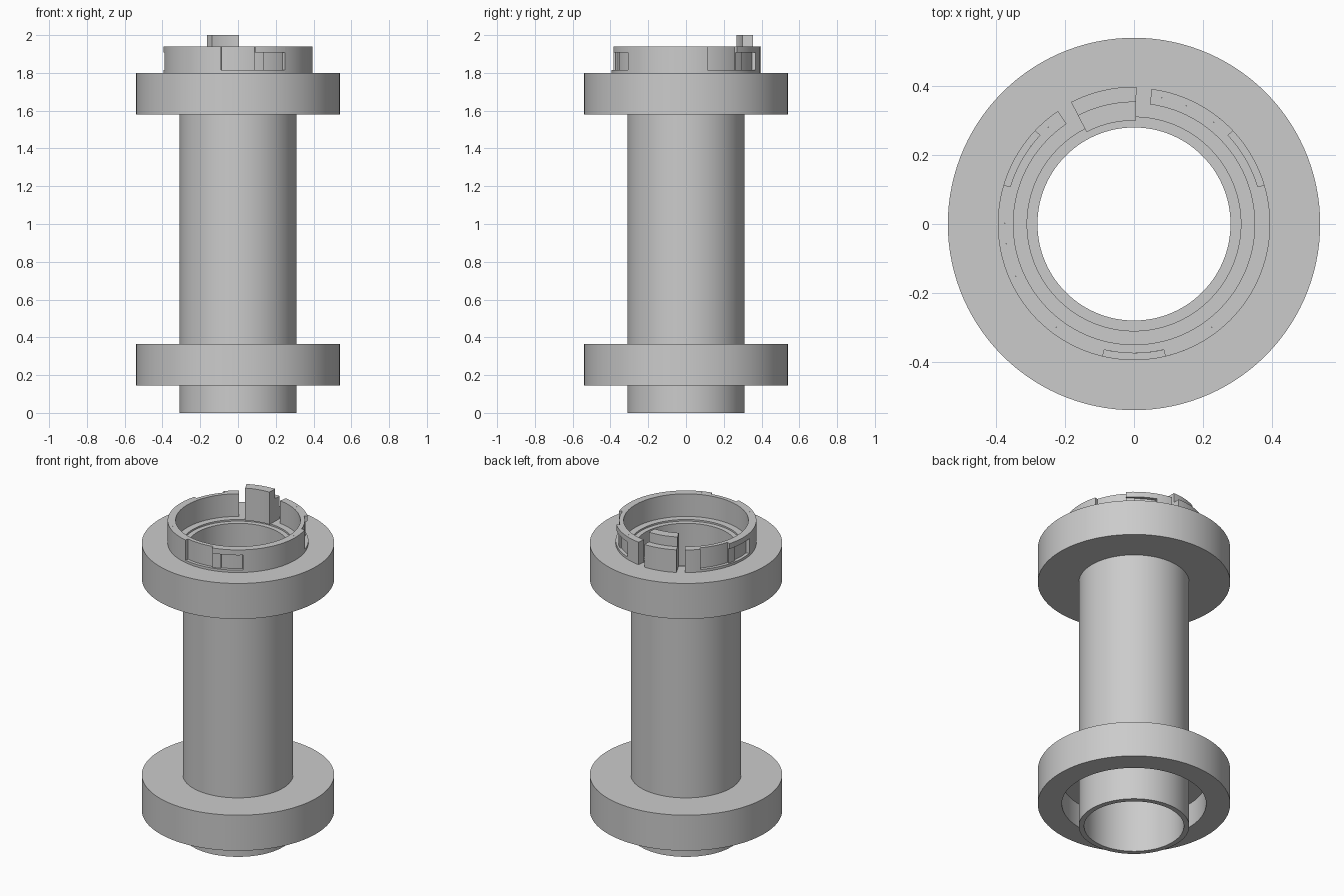
import bpy, bmesh
from math import radians, cos, sin, ceil

cube = bpy.data.objects.get("Cube")
if cube:
    bpy.data.objects.remove(cube, do_unlink=True)

grey = bpy.data.materials.new("plain grey")
grey.use_nodes = True
grey.diffuse_color = (0.6, 0.6, 0.6, 1)
grey.node_tree.nodes["Principled BSDF"].inputs["Base Color"].default_value = (0.6, 0.6, 0.6, 1)


def sweep(name, profile, start=0, end=360, step=3):
    """Turn a closed (radius, height) profile about z between two angles."""
    bm = bmesh.new()
    full = end - start >= 360
    count = ceil((end - start) / step)
    rows = []
    for i in range(count + (not full)):
        a = radians(start + (end - start) * i / count)
        rows.append([bm.verts.new((r * cos(a), r * sin(a), z)) for r, z in profile])
    n = len(profile)
    for i in range(count):
        p, q = rows[i], rows[(i + 1) % len(rows)]
        for j in range(n):
            k = (j + 1) % n
            bm.faces.new((p[j], q[j], q[k], p[k]))
    if not full:
        bm.faces.new(rows[0])
        bm.faces.new(rows[-1][::-1])
    bmesh.ops.recalc_face_normals(bm, faces=bm.faces)
    mesh = bpy.data.meshes.new(name)
    bm.to_mesh(mesh)
    bm.free()
    mesh.materials.append(grey)
    obj = bpy.data.objects.new(name, mesh)
    bpy.context.collection.objects.link(obj)
    bpy.ops.object.select_all(action='DESELECT')
    obj.select_set(True)
    bpy.context.view_layer.objects.active = obj
    bpy.ops.object.shade_smooth_by_angle(angle=radians(30))
    return obj


def box(r0, r1, z0, z1):
    return [(r0, z0), (r1, z0), (r1, z1), (r0, z1)]


BORE, TUBE, FLANGE = 0.28, 0.31, 0.54
RIM_IN, RIM_MID, RIM_OUT = 0.35, 0.375, 0.395
DECK, TOP = 1.8, 1.94

# Tube with its two flanges; the lower one is hollow underneath
sweep("tube_and_flanges", [
    (BORE, 0), (TUBE, 0), (TUBE, 0.295), (0.405, 0.295), (0.405, 0.145),
    (FLANGE, 0.145), (FLANGE, 0.365), (TUBE, 0.365), (TUBE, 1.58),
    (FLANGE, 1.58), (FLANGE, DECK), (TUBE, DECK), (TUBE, 1.79), (BORE, 1.79)])

# Collar on top, open at the back for the key
COLLAR_START, COLLAR_END = 124, 442.5
sweep("collar_core", box(RIM_IN, RIM_MID, DECK, TOP), COLLAR_START, COLLAR_END)

# Outer layer of the collar with three L-shaped locking slots
SILL, CAP, HALF, REACH = 1.815, 1.907, 13.3, 39
edge = COLLAR_START
for label, c in (("left", 150), ("front", 270), ("right", 390)):
    entry, slot, hold, stop = c - HALF, c + HALF, c + 20.5, c + REACH
    sweep(label + "_collar_land", box(RIM_MID, RIM_OUT, DECK, TOP), edge, entry)
    sweep(label + "_slot_sill", box(RIM_MID, RIM_OUT, DECK, SILL), entry, stop)
    sweep(label + "_slot_cap", box(RIM_MID, RIM_OUT, CAP, TOP), slot, stop)
    sweep(label + "_slot_detent", box(RIM_MID, 0.384, SILL, CAP), slot, hold)
    edge = stop
sweep("end_collar_land", box(RIM_MID, RIM_OUT, DECK, TOP), edge, COLLAR_END)

# Stepped key standing in the collar gap
sweep("key", [(0.30, DECK), (0.398, DECK), (0.398, TOP), (0.355, TOP),
              (0.355, 2.0), (0.30, 2.0)], 89, 117.3)
